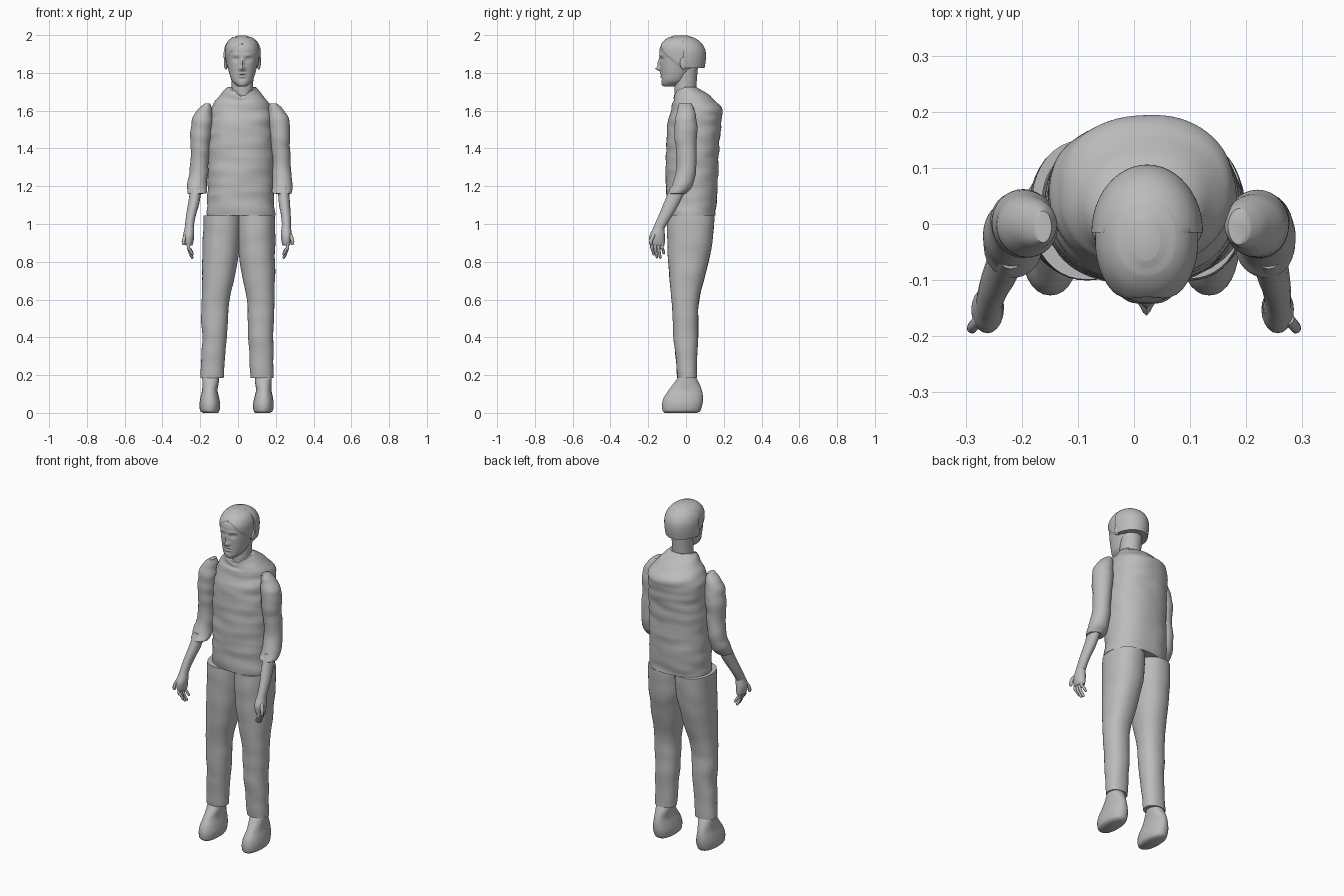
import bpy, bmesh, math
from mathutils import Vector, noise

cube = bpy.data.objects.get("Cube")
if cube:
    bpy.data.objects.remove(cube, do_unlink=True)

grey = bpy.data.materials.new("plain_grey")
grey.use_nodes = True
COLOUR = (0.5, 0.5, 0.5, 1)
grey.diffuse_color = COLOUR
grey.node_tree.nodes["Principled BSDF"].inputs["Base Color"].default_value = COLOUR


def finish(name, bm, angle=50):
    bmesh.ops.recalc_face_normals(bm, faces=bm.faces)
    mesh = bpy.data.meshes.new(name)
    bm.to_mesh(mesh)
    bm.free()
    mesh.materials.append(grey)
    obj = bpy.data.objects.new(name, mesh)
    bpy.context.collection.objects.link(obj)
    bpy.ops.object.select_all(action="DESELECT")
    obj.select_set(True)
    bpy.context.view_layer.objects.active = obj
    bpy.ops.object.shade_smooth_by_angle(angle=math.radians(angle))
    return obj


def smooth_rows(rows, steps):
    """Catmull-Rom interpolation between section rows."""
    out = []
    for i in range(len(rows) - 1):
        a, b, c, d = (rows[min(max(i + k, 0), len(rows) - 1)] for k in (-1, 0, 1, 2))
        for s in range(steps):
            t = s / steps
            out.append([q + 0.5 * t * (r - p + t * (2*p - 5*q + 4*r - s4 + t * (3*(q - r) + s4 - p)))
                        for p, q, r, s4 in zip(a, b, c, d)])
    return out + [list(rows[-1])]


def loft(name, rows, sides=32, steps=6, power=2.0, shape=None, angle=50):
    """Skin oval sections given as (z, x min, x max, y min, y max)."""
    bm = bmesh.new()
    rings = []
    for z, x0, x1, y0, y1 in smooth_rows(rows, steps):
        ring = []
        for k in range(sides):
            a = 2 * math.pi * k / sides
            c, s = math.cos(a), math.sin(a)
            ux = math.copysign(abs(c) ** (2 / power), c)
            uy = math.copysign(abs(s) ** (2 / power), s)
            p = Vector(((x0 + x1) / 2 + ux * (x1 - x0) / 2, (y0 + y1) / 2 + uy * (y1 - y0) / 2, z))
            ring.append(bm.verts.new(shape(p, Vector((c, s, 0))) if shape else p))
        rings.append(ring)
    for lo, hi in zip(rings, rings[1:]):
        for k in range(sides):
            n = (k + 1) % sides
            bm.faces.new((lo[k], lo[n], hi[n], hi[k]))
    bm.faces.new(rings[0])
    bm.faces.new(rings[-1])
    return finish(name, bm, angle)


def ellipsoid(name, centre, size):
    bm = bmesh.new()
    bmesh.ops.create_uvsphere(bm, u_segments=20, v_segments=12, radius=1)
    for v in bm.verts:
        v.co = Vector(centre) + Vector([a * b for a, b in zip(v.co, size)])
    return finish(name, bm)


def folds(amount, stretch):
    """Cloth creases, wider across than tall."""
    def shape(p, out):
        q = Vector((p.x * 7, p.y * 7, p.z * stretch))
        return p + out * amount * noise.noise(q)
    return shape


# Shirt, with the collar dipping at the front
def shirt_shape(p, out):
    p = folds(0.007, 24)(p, out)
    top = max(0, (p.z - 1.64) / 0.08)
    dip = max(0, -out.y) * (0.5 + 0.5 * max(0, 1 - abs(p.x - 0.022) / 0.05))
    p.z -= 0.05 * top * dip
    return p


loft("shirt", [(1.045, -.163, .195, -.1, .155), (1.2, -.16, .19, -.105, .168),
               (1.4, -.158, .188, -.106, .175), (1.55, -.152, .184, -.093, .188),
               (1.61, -.143, .177, -.075, .188), (1.65, -.12, .157, -.068, .158),
               (1.69, -.088, .125, -.066, .11), (1.725, -.055, .097, -.066, .06)],
     sides=72, steps=10, power=2.25, shape=shirt_shape)

# Neck
loft("neck", [(1.62, -.035, .085, -.055, .06), (1.72, -.033, .08, -.062, .055),
              (1.85, -.04, .085, -.06, .065)])

# Head: bumps are (x offset, z, x radius, z radius, push forward)
MID = 0.022
BUMPS = [(0, 1.822, .014, .011, .026), (0, 1.85, .008, .022, .014),
         (-.034, 1.872, .016, .010, -.011), (.034, 1.872, .016, .010, -.011),
         (-.034, 1.87, .009, .005, .005), (.034, 1.87, .009, .005, .005),
         (-.032, 1.894, .02, .006, .004), (.032, 1.894, .02, .006, .004),
         (0, 1.796, .022, .005, .006), (0, 1.781, .018, .005, .006),
         (0, 1.789, .022, .003, -.004), (0, 1.768, .022, .006, -.004)]


def face_shape(p, out):
    p = p.copy()
    x = p.x - MID
    hairline = 1.952 - 12 * x * x - max(0, p.y + .08) * 0.8
    if out.y < 0:
        for bx, bz, rx, rz, push in BUMPS:
            p.y -= push * math.exp(-((x - bx) / rx) ** 2 - ((p.z - bz) / rz) ** 2)
    if p.z > hairline and p.z < 1.99:
        p += out * 0.005
    return p


loft("head", [(1.728, .0, .044, -.118, -.06), (1.738, -.014, .058, -.128, -.03),
              (1.76, -.034, .078, -.131, .0), (1.8, -.047, .092, -.133, .03),
              (1.85, -.059, .104, -.137, .07), (1.9, -.064, .109, -.141, .085),
              (1.935, -.062, .107, -.137, .08), (1.965, -.05, .095, -.117, .06),
              (1.985, -.03, .074, -.092, .04), (1.997, -.002, .045, -.065, .01)],
     sides=96, steps=8, power=2.15, shape=face_shape, angle=60)


# Rear skull cap, cut flat at the front
def flat_front(p, out):
    return Vector((p.x, max(p.y, -.015), p.z))


loft("skull_cap", [(1.825, -.07, .116, -.13, .098), (1.87, -.075, .122, -.135, .105),
                   (1.915, -.075, .122, -.135, .104), (1.95, -.065, .112, -.12, .088),
                   (1.975, -.045, .092, -.09, .062), (1.99, -.02, .066, -.065, .032),
                   (1.996, .01, .036, -.03, .0)], sides=48, shape=flat_front)

for side, x in (("right", -.064), ("left", .11)):
    ellipsoid(side + "_ear", (x, -.012, 1.852), (.011, .02, .034))


# Arms, legs and feet
def finger(name, points, radius):
    """Rounded tapering tube through the points."""
    curve = bpy.data.curves.new(name, "CURVE")
    curve.dimensions = "3D"
    curve.bevel_depth = radius
    curve.bevel_resolution = 3
    curve.use_fill_caps = True
    spline = curve.splines.new("POLY")
    path = smooth_rows(points, 4)
    spline.points.add(len(path) - 1)
    for i, (pt, co) in enumerate(zip(spline.points, path)):
        pt.co = (*co, 1)
        pt.radius = (1 - 0.3 * i / len(path)) * (0.5 if i == len(path) - 1 else 1)
    curve.materials.append(grey)
    obj = bpy.data.objects.new(name, curve)
    bpy.context.collection.objects.link(obj)


def mirrored(rows, s, shift):
    """Right-hand rows as they are, or flipped to the left with a sideways shift."""
    if s < 0:
        return rows
    return [(z, -x1 + shift(z), -x0 + shift(z), y0, y1) for z, x0, x1, y0, y1 in rows]


SLEEVE = [(1.16, -.262, -.185, -.092, .0), (1.165, -.268, -.165, -.095, .005),
          (1.2, -.268, -.163, -.075, .03), (1.28, -.256, -.16, -.052, .053),
          (1.4, -.25, -.15, -.055, .056), (1.5, -.251, -.14, -.06, .06),
          (1.56, -.243, -.135, -.056, .056), (1.61, -.208, -.138, -.042, .038),
          (1.637, -.178, -.146, -.034, .024)]
FOREARM = [(.97, -.283, -.232, -.178, -.118), (1.0, -.28, -.232, -.165, -.1),
           (1.05, -.274, -.222, -.143, -.07), (1.11, -.264, -.205, -.118, -.035),
           (1.2, -.25, -.19, -.08, .01)]
PALM = [(.885, -.278, -.242, -.186, -.115), (.905, -.286, -.236, -.193, -.112),
        (.94, -.29, -.232, -.193, -.112), (.98, -.282, -.232, -.172, -.115)]
LEG = [(.185, -.198, -.078, -.045, .058), (.3, -.195, -.068, -.055, .06),
       (.4, -.19, -.06, -.065, .065), (.5, -.195, -.053, -.07, .066),
       (.6, -.192, -.045, -.077, .07), (.75, -.19, -.012, -.09, .108),
       (.88, -.188, .01, -.098, .136), (.97, -.185, .018, -.1, .148),
       (1.045, -.181, .018, -.1, .152)]
FOOT = [(0, -.185, -.108, -.112, .06), (.012, -.2, -.098, -.124, .076),
        (.045, -.204, -.094, -.127, .087), (.08, -.199, -.1, -.118, .09),
        (.12, -.19, -.108, -.092, .084), (.16, -.189, -.102, -.062, .068),
        (.2, -.19, -.098, -.035, .045)]

for side, s in (("right", -1), ("left", 1)):
    def arm_shift(z):
        return 0.03 * min(1, max(0, (z - 0.95) / 0.3)) - 0.005

    def leg_shift(z):
        return 0.028 * z - 0.016

    loft(side + "_sleeve", mirrored(SLEEVE, s, arm_shift), shape=folds(.006, 20))
    loft(side + "_forearm", mirrored(FOREARM, s, arm_shift), sides=20)
    loft(side + "_palm", mirrored(PALM, s, arm_shift), sides=20)
    loft(side + "_trouser_leg", mirrored(LEG, s, leg_shift), sides=40, power=2.2, shape=folds(.004, 12))
    loft(side + "_foot", mirrored(FOOT, s, leg_shift), power=2.2)
    for i, tip in enumerate((.835, .82, .817, .84)):
        y = -.178 + .018 * i
        finger(f"{side}_finger_{i + 1}", [(s * .262, y, .91), (s * .262, y - .003, .875),
                                          (s * .252, y + .002, tip + .025), (s * .24, y + .008, tip)], .0095)
    finger(side + "_thumb", [(s * .275, -.17, .945), (s * .288, -.184, .915), (s * .288, -.187, .888)], .011)
